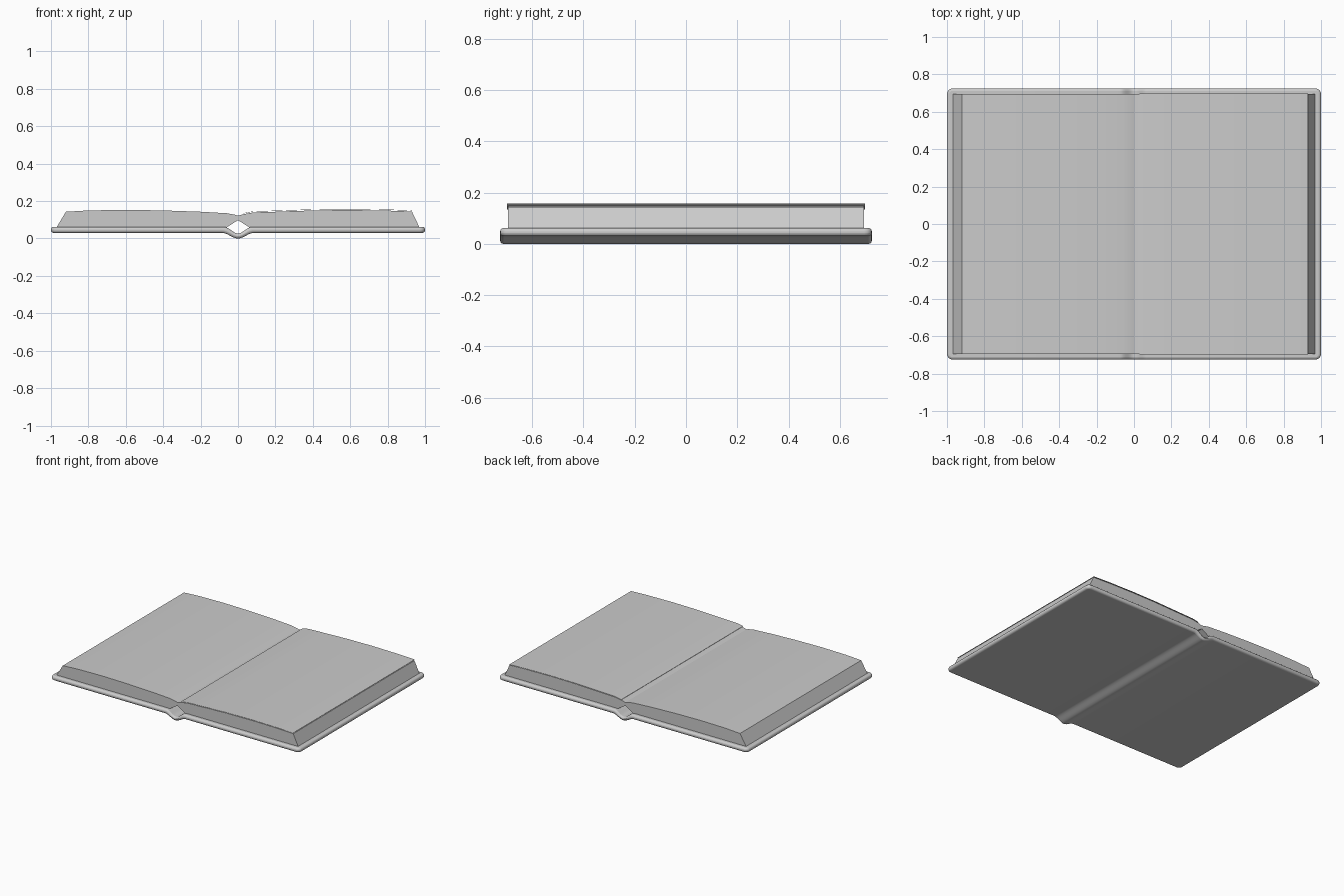
import bpy, bmesh, math

cube = bpy.data.objects.get("Cube")
if cube:
    bpy.data.objects.remove(cube, do_unlink=True)

grey = bpy.data.materials.new("plain_grey")
grey.use_nodes = True
colour = (0.6, 0.6, 0.6, 1)
grey.diffuse_color = colour
grey.node_tree.nodes["Principled BSDF"].inputs["Base Color"].default_value = colour


def extrude_profile(name, profile, y0, y1, corner=0.0):
    """Sweep an x-z outline from y0 to y1, optionally rounding the plan corners."""
    bm = bmesh.new()
    face = bm.faces.new([bm.verts.new((x, y0, z)) for x, z in profile])
    swept = bmesh.ops.extrude_face_region(bm, geom=[face])["geom"]
    for v in swept:
        if isinstance(v, bmesh.types.BMVert):
            v.co.y = y1
    bmesh.ops.recalc_face_normals(bm, faces=bm.faces[:])
    if corner:
        ends = [e for e in bm.edges if all(abs(v.co.x) > 0.99 for v in e.verts)
                and abs(e.verts[0].co.y - e.verts[1].co.y) < 0.001]
        bmesh.ops.bevel(bm, geom=ends, offset=corner, segments=4, profile=0.5, affect="EDGES")
    mesh = bpy.data.meshes.new(name)
    bm.to_mesh(mesh)
    bm.free()
    mesh.materials.append(grey)
    obj = bpy.data.objects.new(name, mesh)
    bpy.context.collection.objects.link(obj)
    return obj


def smooth(obj, angle):
    bpy.ops.object.select_all(action="DESELECT")
    obj.select_set(True)
    bpy.context.view_layer.objects.active = obj
    bpy.ops.object.shade_smooth_by_angle(angle=math.radians(angle))


# Hard cover with a rounded spine channel
def spine(x, flat, depth, half):
    return flat - depth * 0.5 * (1 + math.cos(math.pi * x / half))


steps = [i / 8 for i in range(-8, 9)]
bottom = [(-1, 0.03)] + [(0.085 * t, spine(t, 0.03, 0.03, 1)) for t in steps] + [(1, 0.03)]
top = [(1, 0.062)] + [(-0.075 * t, spine(t, 0.062, 0.035, 1)) for t in steps] + [(-1, 0.062)]
cover = extrude_profile("cover", bottom + top, -0.725, 0.725, corner=0.03)
bevel = cover.modifiers.new("rounded_edges", "BEVEL")
bevel.width = 0.013
bevel.segments = 3
bevel.limit_method = "ANGLE"
bevel.angle_limit = math.radians(50)
smooth(cover, 40)

# Page blocks, arched above and open below at the gutter
left_top = [(-0.92, 0.143), (-0.8, 0.15), (-0.6, 0.153), (-0.4, 0.15),
            (-0.2, 0.143), (-0.06, 0.135), (-0.02, 0.128), (0, 0.122)]
right_top = [(0, 0.122), (0.03, 0.13), (0.08, 0.139), (0.2, 0.143),
             (0.4, 0.15), (0.6, 0.152), (0.8, 0.149), (0.93, 0.144)]
blocks = (("left_pages", [(0, 0.098), (-0.06, 0.06), (-0.97, 0.06)] + left_top),
          ("right_pages", [(0.97, 0.06), (0.06, 0.06), (0, 0.098)] + right_top))
for name, outline in blocks:
    smooth(extrude_profile(name, outline, -0.695, 0.695), 15)

# Loose top sheet lying just above the right-hand block
sheet_top = [(x, z + 0.006) for x, z in right_top[1:]]
sheet_under = [(x, z - 0.002) for x, z in reversed(sheet_top)]
sheet = extrude_profile("loose_sheet", sheet_top + sheet_under, -0.698, 0.698)
smooth(sheet, 15)
